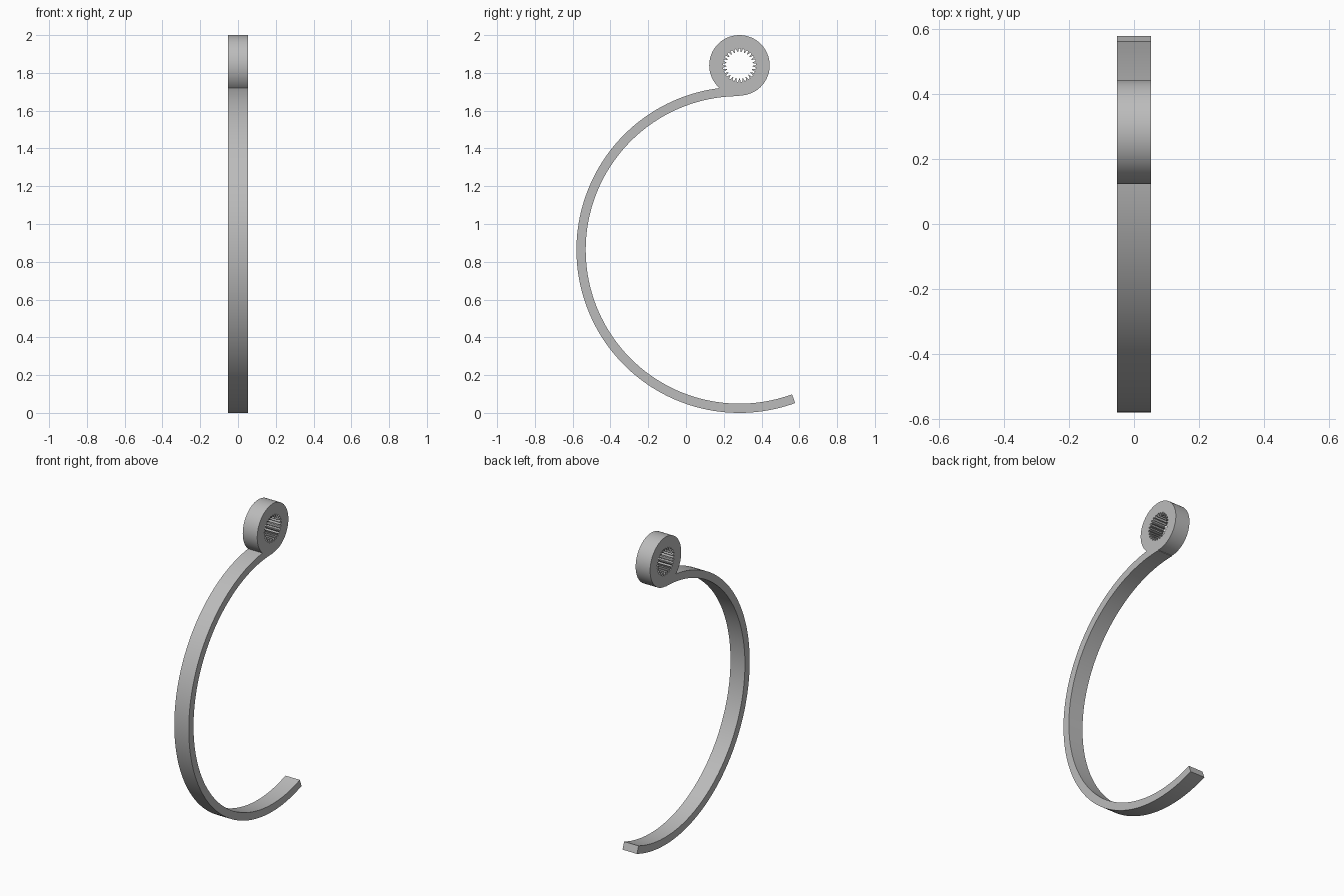
import bpy
import math
from mathutils import Matrix, Vector

cube = bpy.data.objects.get("Cube")
if cube:
    bpy.data.objects.remove(cube)

HALF_WIDTH = 0.052
R_OUT, R_IN = 0.863, 0.814          # curved arm
R_RING = 0.16                       # splined eye
R_ROOT, R_TIP, TEETH = 0.088, 0.07, 25
ARM = Vector((0.283, R_OUT))
RING = Vector((0.283, 2 - R_RING))


def arc(centre, radius, start, end, steps):
    """Points along an arc, angles in degrees."""
    angles = [math.radians(start + (end - start) * i / steps) for i in range(steps + 1)]
    return [centre + radius * Vector((math.cos(a), math.sin(a))) for a in angles]


# Where the outside of the arm runs into the ring
d = RING.y - ARM.y
rise = (d * d + R_OUT ** 2 - R_RING ** 2) / (2 * d)
reach = math.sqrt(R_OUT ** 2 - rise ** 2)
arm_join = math.degrees(math.atan2(rise, -reach))
ring_join = math.degrees(math.atan2(rise - d, -reach)) % 360

# Outline: inner arm, ring, outer arm back to the square-cut free end
outline = arc(ARM, R_IN, 290, 90, 100)
outline += arc(RING, R_RING, -90, ring_join, 80)
outline += arc(ARM, R_OUT, arm_join, 290, 100)[1:]

# Toothed hole
pitch = 360 / TEETH
hole = []
for t in range(TEETH):
    mid = 90 + t * pitch
    for radius, offset in ((R_ROOT, -0.2), (R_ROOT, 0.2), (R_TIP, 0.4), (R_TIP, 0.6)):
        hole += arc(RING, radius, mid + offset * pitch, mid, 1)[:1]

# Fill and extrude the profile
curve = bpy.data.curves.new("hook_profile", "CURVE")
curve.dimensions = "2D"
curve.fill_mode = "BOTH"
curve.extrude = HALF_WIDTH
for points in (outline, hole):
    spline = curve.splines.new("POLY")
    spline.points.add(len(points) - 1)
    for p, co in zip(spline.points, points):
        p.co = (co.x, co.y, 0, 1)
    spline.use_cyclic_u = True

hook = bpy.data.objects.new("curved_arm_with_splined_eye", curve)
bpy.context.collection.objects.link(hook)
bpy.ops.object.select_all(action="DESELECT")
hook.select_set(True)
bpy.context.view_layer.objects.active = hook
bpy.ops.object.convert(target="MESH")
hook = bpy.context.object

# Stand the profile up: its x, y become the model's y, z
hook.data.transform(Matrix(((0, 0, 1, 0), (1, 0, 0, 0), (0, 1, 0, 0), (0, 0, 0, 1))))
bpy.ops.object.mode_set(mode="EDIT")
bpy.ops.mesh.select_all(action="SELECT")
bpy.ops.mesh.remove_doubles(threshold=0.0002)
bpy.ops.mesh.normals_make_consistent(inside=False)
bpy.ops.mesh.dissolve_limited(angle_limit=0.002)
bpy.ops.object.mode_set(mode="OBJECT")
bpy.ops.object.shade_smooth_by_angle(angle=math.radians(25))

grey = bpy.data.materials.new("plain_grey")
grey.use_nodes = True
colour = (0.5, 0.5, 0.5, 1)
grey.diffuse_color = colour
grey.node_tree.nodes["Principled BSDF"].inputs["Base Color"].default_value = colour
hook.data.materials.clear()
hook.data.materials.append(grey)
